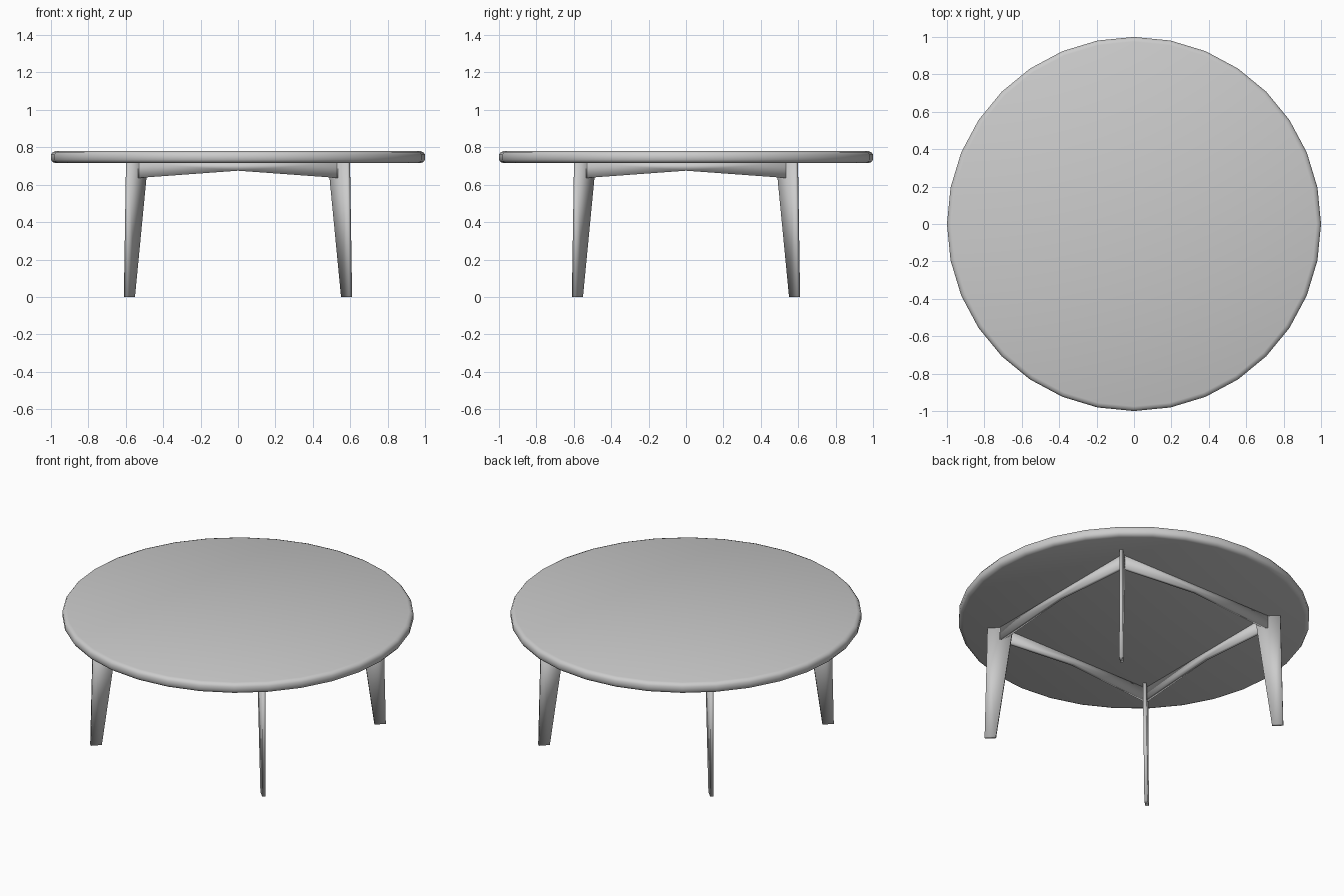
import bpy, bmesh, math
from mathutils import Matrix

if "Cube" in bpy.data.objects:
    bpy.data.objects.remove(bpy.data.objects["Cube"])

TOP_Z, UNDER_Z = 0.78, 0.715


def finish(name, bm):
    bmesh.ops.recalc_face_normals(bm, faces=bm.faces)
    mesh = bpy.data.meshes.new(name)
    bm.to_mesh(mesh)
    bm.free()
    for p in mesh.polygons:
        p.use_smooth = True
    ob = bpy.data.objects.new(name, mesh)
    bpy.context.collection.objects.link(ob)
    return ob


def plate(name, profile, y0, y1, angle):
    """Extrude an x-z profile from y0 to y1, then turn it about z."""
    bm = bmesh.new()
    face = bm.faces.new([bm.verts.new((x, y0, z)) for x, z in profile])
    ext = bmesh.ops.extrude_face_region(bm, geom=[face])
    verts = [g for g in ext["geom"] if isinstance(g, bmesh.types.BMVert)]
    bmesh.ops.translate(bm, verts=verts, vec=(0, y1 - y0, 0))
    bm.transform(Matrix.Rotation(angle, 4, 'Z'))
    return finish(name, bm)


# Round top: 32-sided disc with a softened rim
rim = [(0.975, UNDER_Z), (0.991, 0.721), (1.0, 0.734),
       (1.0, 0.761), (0.991, 0.774), (0.975, TOP_Z)]
bm = bmesh.new()
N = 32
rings = [[bm.verts.new((r * math.cos(2 * math.pi * i / N),
                        r * math.sin(2 * math.pi * i / N), z))
          for i in range(N)] for r, z in rim]
for a, b in zip(rings, rings[1:]):
    for i in range(N):
        j = (i + 1) % N
        bm.faces.new((a[i], a[j], b[j], b[i]))
bm.faces.new(rings[0][::-1])
bm.faces.new(rings[-1])
finish("table_top", bm)

# Tapered plate legs on the diagonals, and arched rails between them
leg = [(0.789, 0), (0.853, 0), (0.837, UNDER_Z + 0.003), (0.691, UNDER_Z + 0.003)]
rail = [(-0.55, 0.635), (0, 0.675), (0.55, 0.635),
        (0.55, UNDER_Z + 0.003), (0, UNDER_Z + 0.003), (-0.55, UNDER_Z + 0.003)]
leg_names = ["back_right_leg", "back_left_leg", "front_left_leg", "front_right_leg"]
rail_names = ["front_rail", "right_rail", "back_rail", "left_rail"]
for k in range(4):
    turn = k * math.pi / 2
    plate(leg_names[k], leg, -0.01, 0.01, turn + math.pi / 4)
    plate(rail_names[k], rail, -0.55, -0.528, turn)
